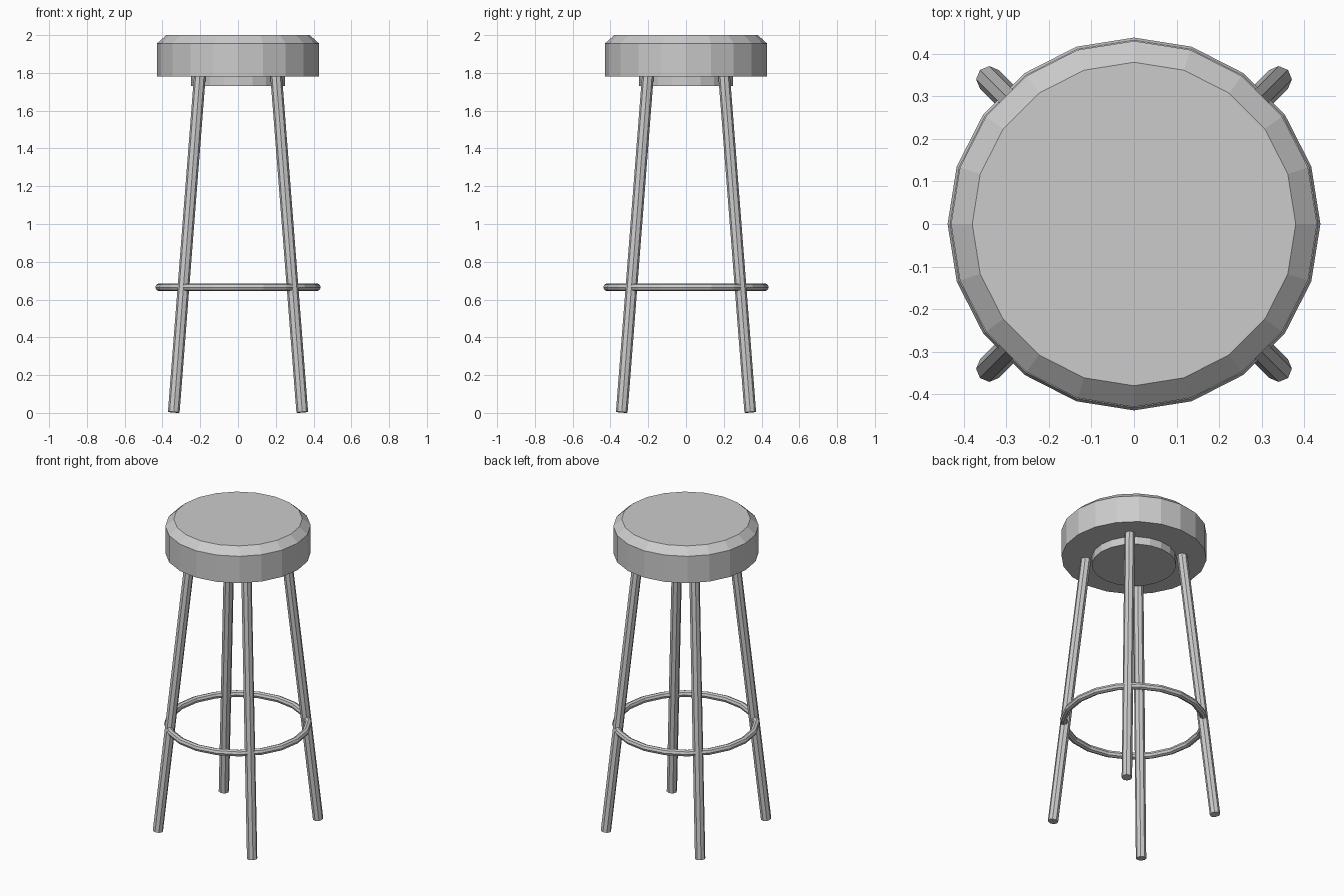
import bpy
import bmesh
from math import cos, sin, pi
from mathutils import Vector, Matrix

cube = bpy.data.objects.get("Cube")
if cube:
    bpy.data.objects.remove(cube, do_unlink=True)

grey = bpy.data.materials.new("plain_grey")
grey.use_nodes = True
grey.diffuse_color = (0.6, 0.6, 0.6, 1)
grey.node_tree.nodes["Principled BSDF"].inputs["Base Color"].default_value = (0.6, 0.6, 0.6, 1)

SIDES = 20


def finish(name, bm):
    bmesh.ops.recalc_face_normals(bm, faces=bm.faces)
    mesh = bpy.data.meshes.new(name)
    bm.to_mesh(mesh)
    bm.free()
    mesh.materials.append(grey)
    obj = bpy.data.objects.new(name, mesh)
    bpy.context.collection.objects.link(obj)
    return obj


def turned(name, profile, sides=SIDES):
    """Closed solid from (radius, height) pairs, capped at both ends."""
    bm = bmesh.new()
    rings = [[bm.verts.new((r * cos(2 * pi * i / sides), r * sin(2 * pi * i / sides), z))
              for i in range(sides)] for r, z in profile]
    for low, high in zip(rings, rings[1:]):
        for i in range(sides):
            j = (i + 1) % sides
            bm.faces.new((low[i], low[j], high[j], high[i]))
    bm.faces.new(rings[0])
    bm.faces.new(rings[-1])
    return finish(name, bm)


# Cushioned seat with a chamfered top edge, and the mounting plate under it
turned("seat", [(0.43, 1.78), (0.43, 1.955), (0.38, 2.0)])
turned("under_seat_plate", [(0.25, 1.73), (0.25, 1.785)])

# Splayed eight-sided legs, one ridge of each facing outward
LEG_RADIUS = 0.031
foot, top = Vector((0.481, 0, 0.0035)), Vector((0.285, 0, 1.79))
axis = top - foot
for k, name in enumerate(("back_left", "back_right", "front_right", "front_left")):
    leg = turned(name + "_leg", [(LEG_RADIUS, 0), (LEG_RADIUS, axis.length)], 8)
    tilt = Vector((0, 0, 1)).rotation_difference(axis).to_matrix().to_4x4()
    spin = Matrix.Rotation(pi / 4 + k * pi / 2, 4, "Z")
    leg.data.transform(spin @ Matrix.Translation(foot) @ tilt)

# Foot ring running through the legs
bpy.ops.mesh.primitive_torus_add(major_segments=SIDES, minor_segments=8, major_radius=0.417,
                                 minor_radius=0.021, location=(0, 0, 0.665))
ring = bpy.context.object
ring.name = "foot_ring"
ring.data.materials.append(grey)
